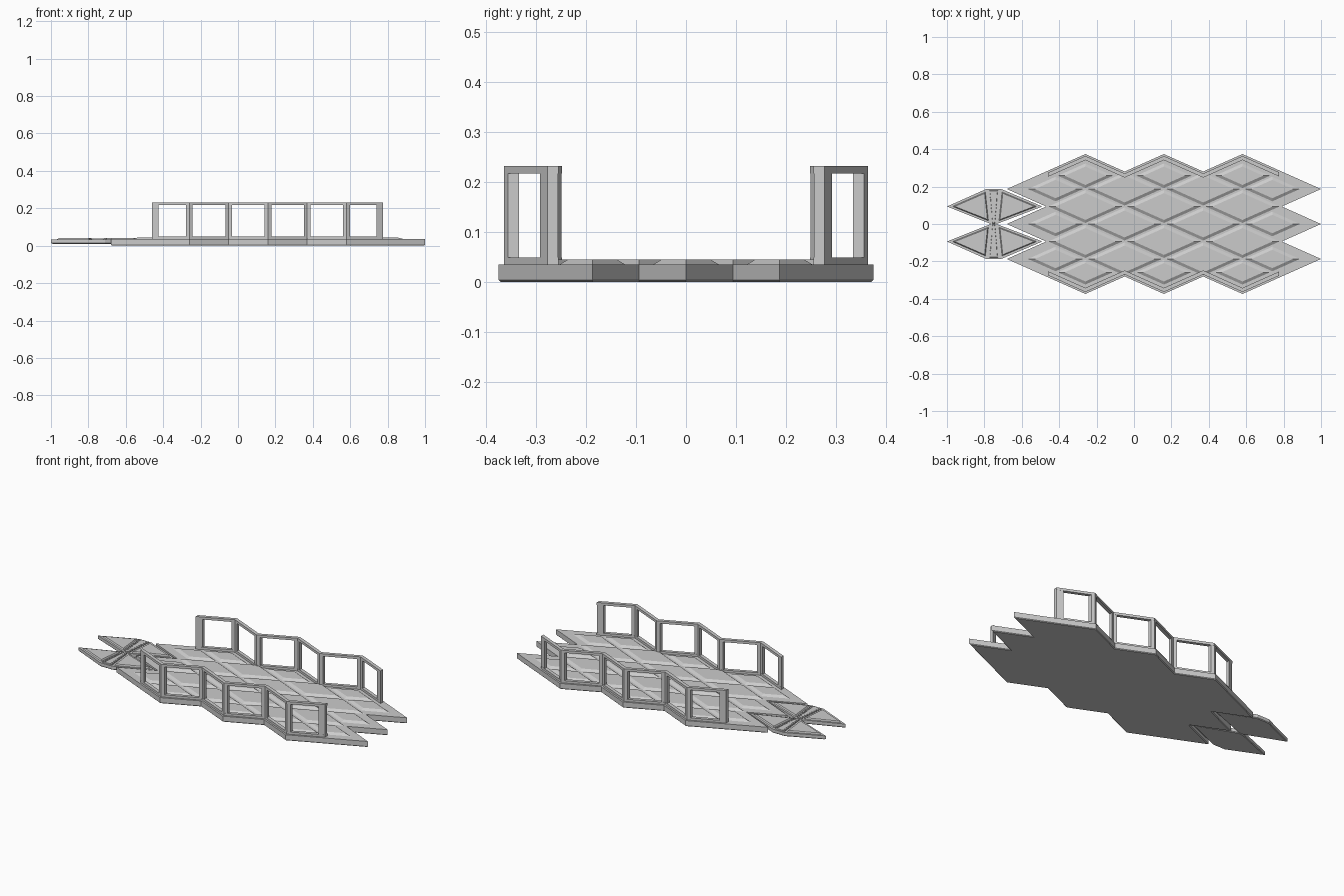
import bpy, bmesh

if "Cube" in bpy.data.objects:
    bpy.data.objects.remove(bpy.data.objects["Cube"])

DX, DY = 0.21, 0.0935          # half diagonals of one diamond tile
PERP = 0.1706                  # distance between opposite tile edges


def new_object(name, bm):
    bmesh.ops.recalc_face_normals(bm, faces=bm.faces)
    me = bpy.data.meshes.new(name)
    bm.to_mesh(me)
    bm.free()
    ob = bpy.data.objects.new(name, me)
    bpy.context.collection.objects.link(ob)
    return ob


def loft(bm, low, high, z0, z1):
    """Closed solid between two outlines with the same number of points."""
    a = [bm.verts.new((x, y, z0)) for x, y in low]
    b = [bm.verts.new((x, y, z1)) for x, y in high]
    n = len(a)
    bottom = bm.faces.new(a[::-1])
    bm.faces.new(b)
    for i in range(n):
        bm.faces.new((a[i], a[(i + 1) % n], b[(i + 1) % n], b[i]))
    return bottom


def plate(bm, outline, z0, z1, chamfer=0.004):
    """Flat plate with a small chamfer along its underside."""
    face = loft(bm, outline, outline, z0, z1)
    bmesh.ops.recalc_face_normals(bm, faces=bm.faces)
    bmesh.ops.bevel(bm, geom=list(face.edges), offset=chamfer, segments=1, affect='EDGES')


def shrink(pts, k):
    """Move each edge of a convex counterclockwise outline inward by k."""
    from mathutils import Vector
    p = [Vector(q) for q in pts]
    out = []
    for i in range(len(p)):
        a = (p[i] - p[i - 1]).normalized()
        b = (p[(i + 1) % len(p)] - p[i]).normalized()
        na, nb = Vector((-a.y, a.x)), Vector((-b.y, b.x))
        out.append(p[i] + (na + nb) * k / (1 + na.dot(nb)))
    return [(q.x, q.y) for q in out]


def grid(m, n):
    return (1 - DX * m, DY * n)


# Deck base with zigzag outline
upper = [(0, 2), (1, 3), (2, 4), (3, 3), (4, 4), (5, 3), (6, 4), (7, 3), (8, 2), (7, 1), (8, 0)]
lower = [(7, -1), (8, -2), (7, -3), (6, -4), (5, -3), (4, -4), (3, -3), (2, -4), (1, -3), (0, -2), (1, -1), (0, 0), (1, 1)]
bm = bmesh.new()
plate(bm, [grid(*p) for p in upper + lower], 0, 0.035)
new_object("deck_base", bm)

# Raised diamond tiles, wider margin wherever a tile lies on the outer edge
tiles = {(m, n) for m in range(1, 8) for n in ((-2, 0, 2) if m % 2 else (-3, -1, 1, 3))}
bm = bmesh.new()
for m, n in tiles:
    cx, cy = grid(m, n)

    def diamond(extra):
        def gap(dm, dn):
            return ((0.002 if (m + dm, n + dn) in tiles else 0.043) + extra) / PERP
        u0, u1 = gap(1, -1), 1 - gap(-1, 1)
        v0, v1 = gap(1, 1), 1 - gap(-1, -1)
        return [(cx - DX + DX * (u + v), cy + DY * (u - v))
                for u, v in ((u0, v0), (u0, v1), (u1, v1), (u1, v0))]
    loft(bm, diamond(0), diamond(0.018), 0.033, 0.045)
new_object("deck_tiles", bm)


# Zigzag railings on both long sides
def zig(x):
    k = ((1 - x) / DX) % 2
    return DY * (3 + abs(1 - k)) - 0.0215


def rail_piece(bm, xs, z0, z1, side, w=0.011):
    pts = [(x, side * (zig(x) + w)) for x in xs] + [(x, side * (zig(x) - w)) for x in reversed(xs)]
    loft(bm, pts, pts, z0, z1)


corners = [1 - DX * m for m in range(6, 1, -1)]
X0, X1 = -0.46, 0.775
for side, name in ((-1, "front_railing"), (1, "back_railing")):
    bm = bmesh.new()
    path = [X0] + corners + [X1]
    rail_piece(bm, path, 0.034, 0.049, side)
    rail_piece(bm, path, 0.217, 0.232, side)
    for c in corners:
        rail_piece(bm, [c - 0.018, c, c + 0.018], 0.049, 0.217, side, 0.0105)
    rail_piece(bm, [X0, X0 + 0.034], 0.049, 0.217, side, 0.0105)
    rail_piece(bm, [X1 - 0.034, X1], 0.049, 0.217, side, 0.0105)
    new_object(name, bm)

# Hinged end ramp: two six-sided leaves mirrored across the middle
for side, name in ((1, "back_ramp"), (-1, "front_ramp")):
    def flip(pts):
        pts = [(x, side * y) for x, y in pts]
        return pts if side > 0 else pts[::-1]

    bm = bmesh.new()
    plate(bm, flip([(-1, DY), (-0.765, 0), (-0.735, 0), (-0.49, DY), (-0.71, 0.187), (-0.79, 0.187)]), 0.01, 0.033)
    new_object(name + "_base", bm)

    # Raised panels either side of the hinge
    bm = bmesh.new()
    for tri in ([(-1, DY), (-0.765, 0), (-0.785, 0.187)], [(-0.735, 0), (-0.49, DY), (-0.715, 0.187)]):
        tri = flip(tri)
        loft(bm, shrink(tri, 0.01), shrink(tri, 0.016), 0.031, 0.04)
    new_object(name + "_panels", bm)

    # Tapered hinge strip with small knuckles along both edges
    bm = bmesh.new()
    strip = flip([(-0.757, 0.0), (-0.743, 0.0), (-0.727, 0.18), (-0.773, 0.18)])
    loft(bm, strip, shrink(strip, 0.003), 0.031, 0.038)
    for i in range(9):
        y = 0.018 + 0.019 * i
        for s in (-1, 1):
            x = -0.75 + s * (0.009 + 0.1 * y)
            box = flip([(x - 0.006, y - 0.006), (x + 0.006, y - 0.006), (x + 0.006, y + 0.006), (x - 0.006, y + 0.006)])
            loft(bm, box, box, 0.031, 0.039)
    new_object(name + "_hinge", bm)
